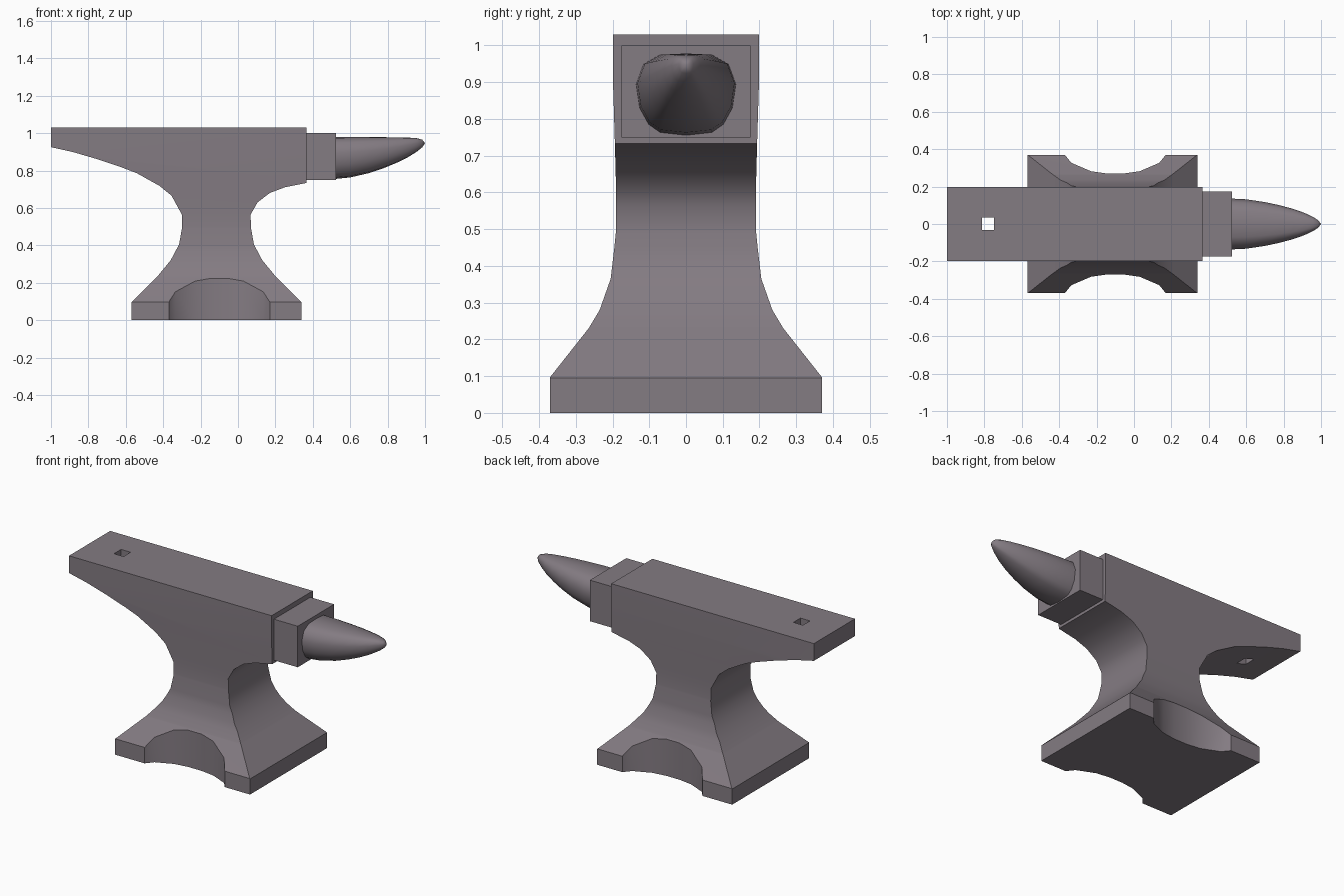
import bpy, bmesh, math
from mathutils import Vector

if "Cube" in bpy.data.objects:
    bpy.data.objects.remove(bpy.data.objects["Cube"])

iron = bpy.data.materials.new("grey iron")
iron.diffuse_color = (0.23, 0.2, 0.225, 1)
iron.use_nodes = True
iron.node_tree.nodes["Principled BSDF"].inputs["Base Color"].default_value = iron.diffuse_color


def make(name, bm, helper=False):
    bmesh.ops.recalc_face_normals(bm, faces=bm.faces)
    me = bpy.data.meshes.new(name)
    bm.to_mesh(me)
    bm.free()
    me.materials.append(iron)
    ob = bpy.data.objects.new(name, me)
    bpy.context.collection.objects.link(ob)
    ob.hide_render = helper
    return ob


def prism(name, pts, to3d, d0, d1, helper=False):
    """Extrude a 2D outline from depth d0 to d1; to3d(a, b, depth) places it."""
    bm = bmesh.new()
    face = bm.faces.new([bm.verts.new(to3d(a, b, d0)) for a, b in pts])
    ext = bmesh.ops.extrude_face_region(bm, geom=[face])["geom"]
    move = Vector(to3d(0, 0, d1)) - Vector(to3d(0, 0, d0))
    bmesh.ops.translate(bm, vec=move, verts=[v for v in ext if isinstance(v, bmesh.types.BMVert)])
    return make(name, bm, helper)


def rect(x0, x1, y0, y1):
    return [(x0, y0), (x1, y0), (x1, y1), (x0, y1)]


def boolean(ob, cutter, op):
    m = ob.modifiers.new(op, "BOOLEAN")
    m.operation, m.solver, m.object = op, "EXACT", cutter
    bpy.context.view_layer.objects.active = ob
    bpy.ops.object.modifier_apply(modifier=m.name)
    bpy.data.objects.remove(cutter)


def smooth(ob, angle):
    bpy.ops.object.select_all(action="DESELECT")
    ob.select_set(True)
    bpy.context.view_layer.objects.active = ob
    bpy.ops.object.shade_smooth_by_angle(angle=math.radians(angle))


along_y = lambda a, b, d: (a, d, b)
along_x = lambda a, b, d: (d, a, b)
along_z = lambda a, b, d: (a, b, d)

# body: front silhouette intersected with side silhouette
front = [(-1, 1.03), (-1, .925), (-.88, .898), (-.75, .86), (-.62, .816), (-.54, .785),
         (-.42, .718), (-.355, .665), (-.3, .564), (-.3, .49), (-.315, .405), (-.36, .32),
         (-.43, .235), (-.57, .095), (-.57, 0), (.34, 0), (.34, .095), (.2, .235),
         (.13, .32), (.085, .405), (.07, .49), (.067, .564), (.105, .63), (.17, .68),
         (.25, .71), (.365, .733)]
half = [(.37, -.1), (.37, .097), (.265, .23), (.235, .28), (.205, .365), (.195, .45),
        (.19, .5), (.19, .6), (.194, .75), (.198, .88), (.198, 1.1)]
body = prism("body", front + [(.365, 1.03)], along_y, -.5, .5)
side = half + [(-y, z) for y, z in reversed(half)]
boolean(body, prism("side_shape", side, along_x, -1.2, 1.2, True), "INTERSECT")

# scooped notches in the front and back of the foot
scoop = [(.27, .37), (.235, .327), (.13, .282), (.045, .27)]
for s in (-1, 1):
    arc = [(.27, .6)] + scoop
    pts = [(-.1 + x, s * y) for x, y in arc] + [(-.1 - x, s * y) for x, y in reversed(arc)]
    boolean(body, prism("foot_cutter", pts, along_z, -.1, .5, True), "DIFFERENCE")

# square tool hole through the heel
boolean(body, prism("hole_cutter", rect(-.812, -.748, -.033, .035), along_z, .5, 1.2, True),
        "DIFFERENCE")
smooth(body, 35)

# collar between body and horn
prism("collar", rect(-.175, .175, .75, 1.0), along_x, .36, .525)

# horn: rounded-square section lofted along x; stations are (x, half width, bottom, top)
stations = [(.52, .136, .755, .978), (.6, .132, .763, .978), (.7, .117, .786, .978),
            (.78, .1, .813, .978), (.85, .081, .842, .977), (.91, .06, .872, .976),
            (.955, .039, .9, .973), (.985, .02, .924, .965)]
section = [(0, 1), (.52, .97), (.85, .74), (1, .25), (.93, -.33), (.75, -.73), (.52, -.93), (0, -1)]
section += [(-a, b) for a, b in section[-2:0:-1]]
bm = bmesh.new()
rings = [[bm.verts.new((x, a * w, (lo + hi) / 2 + b * (hi - lo) / 2)) for a, b in section]
         for x, w, lo, hi in stations]
n = len(section)
for r, q in zip(rings, rings[1:]):
    for i in range(n):
        bm.faces.new((r[i], r[(i + 1) % n], q[(i + 1) % n], q[i]))
tip = bm.verts.new((1, 0, .946))
for i in range(n):
    bm.faces.new((rings[-1][i], rings[-1][(i + 1) % n], tip))
bm.faces.new(rings[0])
smooth(make("horn", bm), 60)
